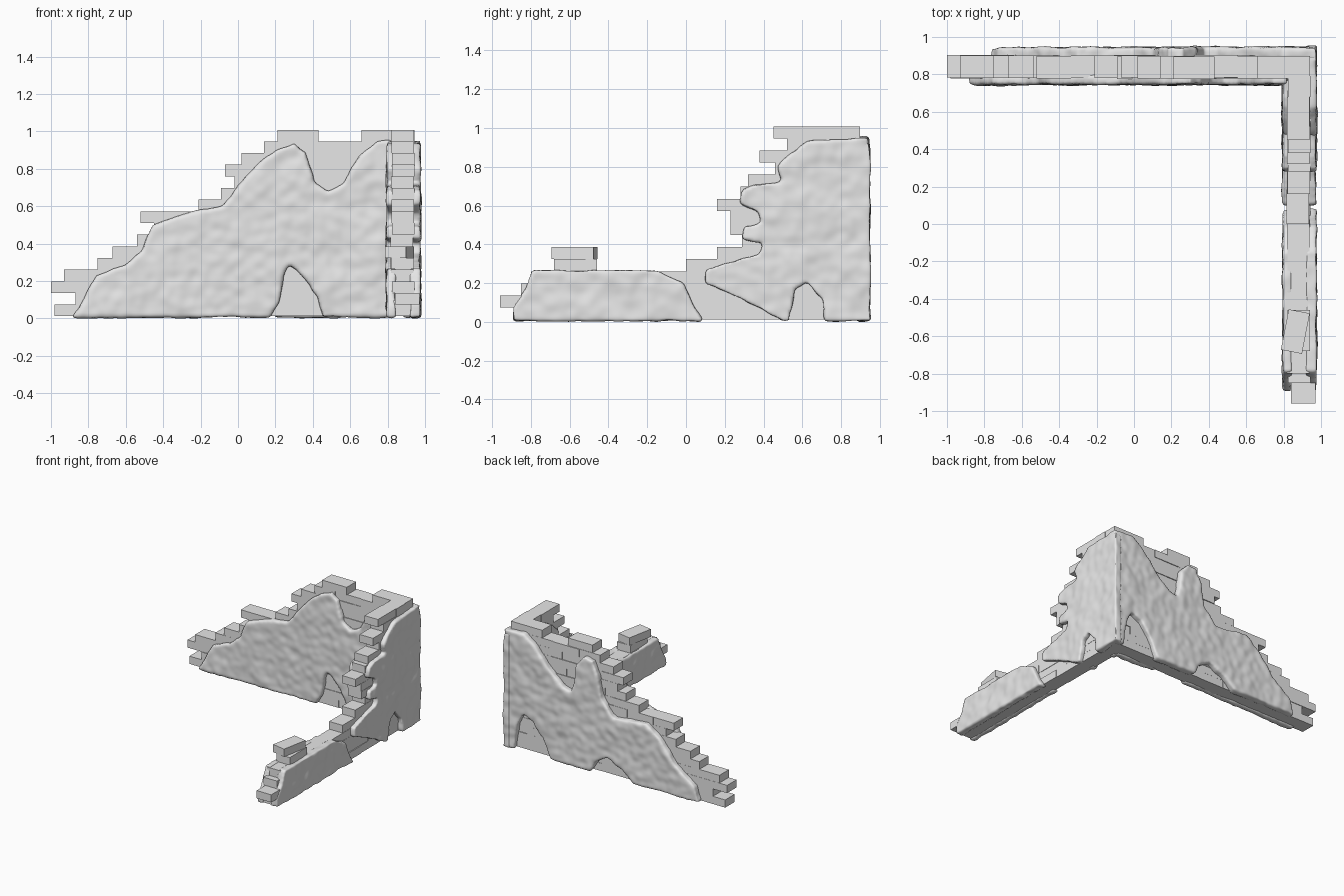
import bpy, bmesh, random
from math import radians
from mathutils import Vector, Matrix, noise

random.seed(4)
cube = bpy.data.objects.get("Cube")
if cube:
    bpy.data.objects.remove(cube, do_unlink=True)

stone = bpy.data.materials.new("stone grey")
stone.use_nodes = True
grey = (0.8, 0.8, 0.8, 1)
stone.diffuse_color = grey
stone.node_tree.nodes["Principled BSDF"].inputs["Base Color"].default_value = grey

COURSE = 0.0623     # height of one row of bricks
BASE = 0.012
LENGTH = 0.23


def make_object(name, bm):
    bmesh.ops.recalc_face_normals(bm, faces=bm.faces)
    mesh = bpy.data.meshes.new(name)
    bm.to_mesh(mesh)
    bm.free()
    mesh.materials.append(stone)
    obj = bpy.data.objects.new(name, mesh)
    bpy.context.scene.collection.objects.link(obj)
    return obj


def add_brick(bm, low, high, turn=0):
    low, high = Vector(low), Vector(high)
    matrix = (Matrix.Translation((low + high) / 2)
              @ Matrix.Rotation(radians(turn), 4, 'Z')
              @ Matrix.Diagonal((high - low).to_4d()))
    bmesh.ops.create_cube(bm, size=1, matrix=matrix)


def add_course(bm, row, start, end, along_x):
    """Lay bricks from the broken end towards the corner."""
    z = BASE + row * COURSE
    step = LENGTH if row % 2 else LENGTH * 0.8
    while start < end - 0.01:
        stop = start + step
        if stop > end - 0.06:
            stop = end
        j = random.uniform(-0.004, 0.004)
        if along_x:
            add_brick(bm, (start, 0.78 + j, z), (stop, 0.9 + j, z + COURSE))
        else:
            add_brick(bm, (0.82 + j, start, z), (0.94 + j, stop, z + COURSE))
        start, step = stop, LENGTH


# Back wall bricks: stepped broken end, one value per course
back_ends = [-.98, -.87, -1, -.93, -.75, -.67, -.54, -.45, -.52, -.21,
             -.09, -.02, -.07, .02, .14]
bm = bmesh.new()
for row, end in enumerate(back_ends):
    add_course(bm, row, end, 0.94, True)
add_course(bm, 15, 0.21, 0.43, True)
add_course(bm, 15, 0.66, 0.94, True)
make_object("back_wall_bricks", bm)

# Side wall bricks
side_ends = [-.88, -.83, -.85, -.8, 0, .16, .29, .23, .23, .16,
             .28, .32, .46, .38, .52, .45]
bm = bmesh.new()
for row, end in enumerate(side_ends):
    add_course(bm, row, end, 0.79, False)
z = BASE + COURSE
add_brick(bm, (0.84, -0.96, z), (0.97, -0.8, z + COURSE))
make_object("side_wall_bricks", bm)

# Loose bricks left on the low part of the side wall
bm = bmesh.new()
z = BASE + 4 * COURSE
add_brick(bm, (0.82, -0.68, z), (0.94, -0.46, z + COURSE))
add_brick(bm, (0.805, -0.685, z + COURSE), (0.92, -0.465, z + 2 * COURSE), -11)
make_object("loose_bricks", bm)


def plaster(name, outline, near, far, along_x):
    """Solid slab with a ragged outline, remeshed and made lumpy."""
    bm = bmesh.new()
    verts = [bm.verts.new((a, near, h) if along_x else (near, a, h)) for a, h in outline]
    face = bm.faces.new(verts)
    depth = far - near
    new = bmesh.ops.extrude_face_region(bm, geom=[face])["geom"]
    move = (0, depth, 0) if along_x else (depth, 0, 0)
    bmesh.ops.translate(bm, vec=move, verts=[g for g in new if isinstance(g, bmesh.types.BMVert)])
    obj = make_object(name, bm)
    remesh = obj.modifiers.new("Remesh", 'REMESH')
    remesh.mode = 'VOXEL'
    remesh.voxel_size = 0.012
    soften = obj.modifiers.new("Soften", 'SMOOTH')
    soften.iterations = 3
    graph = bpy.context.evaluated_depsgraph_get()
    mesh = bpy.data.meshes.new_from_object(obj.evaluated_get(graph))
    obj.modifiers.clear()
    obj.data = mesh
    normals = [v.normal.copy() for v in mesh.vertices]
    for v, n in zip(mesh.vertices, normals):
        p = v.co.copy()
        v.co += n * (0.008 * noise.noise(p * 6) + 0.006 * noise.noise(p * 17))
        v.co.z = max(v.co.z, 0)
    if not mesh.materials:
        mesh.materials.append(stone)
    mesh.polygons.foreach_set("use_smooth", [True] * len(mesh.polygons))
    mesh.update()


# Plaster on the inner face of the back wall, with an arched bare spot
plaster("back_wall_inner_plaster", [
    (-.88, .005), (-.8, .15), (-.76, .23), (-.6, .29), (-.52, .36), (-.46, .5),
    (-.25, .57), (-.08, .6), (0, .71), (.1, .82), (.2, .9), (.3, .94), (.36, .89),
    (.41, .73), (.48, .68), (.56, .72), (.65, .87), (.74, .95), (.82, .96),
    (.82, .005), (.45, .005), (.42, .12), (.35, .22), (.27, .29), (.24, .23),
    (.22, .08), (.17, .005)], 0.745, 0.8, True)

# Plaster on the outer face of the back wall
plaster("back_wall_outer_plaster", [
    (.975, .005), (.975, .95), (.8, .96), (.7, .88), (.58, .74), (.45, .62),
    (.37, .6), (.34, .7), (.33, .83), (.26, .92), (.18, .9), (.14, .8), (.1, .62),
    (0, .49), (-.3, .52), (-.42, .43), (-.55, .26), (-.73, .13), (-.77, .005),
    (-.18, .005), (-.1, .08), (.05, .15), (.15, .1), (.2, .005), (.56, .005),
    (.63, .15), (.72, .27), (.8, .3), (.86, .2), (.88, .005)], 0.88, 0.945, True)

# Plaster on both faces of the side wall
tall = [(.5, .005), (.3, .11), (.1, .2), (.1, .27), (.25, .32), (.38, .35),
        (.4, .41), (.29, .43), (.3, .49), (.39, .51), (.38, .56), (.28, .61),
        (.29, .68), (.36, .71), (.5, .72), (.47, .8), (.55, .88), (.63, .93),
        (.9, .95), (.95, .92), (.95, .005), (.72, .005), (.7, .12), (.62, .21),
        (.56, .17), (.53, .005)]
low = [(-.89, .005), (-.89, .08), (-.83, .16), (-.79, .265), (-.15, .265),
       (-.02, .2), (.08, .005)]
for side, near, far in (("outer", 0.92, 0.975), ("inner", 0.793, 0.84)):
    limit = 0.95 if side == "outer" else 0.77
    plaster("side_wall_" + side + "_tall_plaster",
            [(min(a, limit), h) for a, h in tall], near, far, False)
    plaster("side_wall_" + side + "_low_plaster", low, near, far, False)
